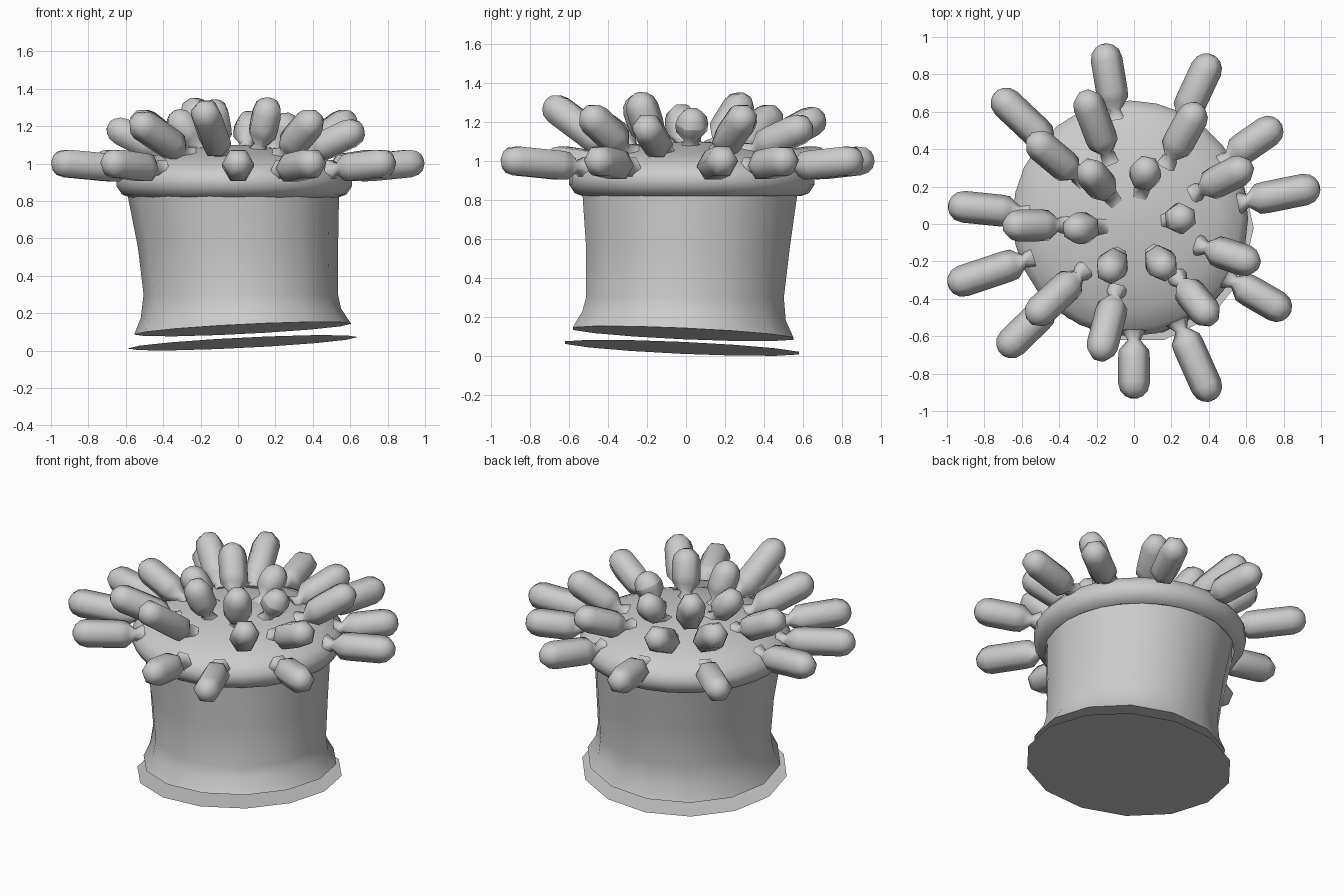
import bpy, bmesh, math
from mathutils import Vector

cube = bpy.data.objects.get("Cube")
if cube:
    bpy.data.objects.remove(cube, do_unlink=True)

grey = bpy.data.materials.new("light grey")
grey.use_nodes = True
colour = (0.6, 0.6, 0.6, 1)
grey.diffuse_color = colour
grey.node_tree.nodes["Principled BSDF"].inputs["Base Color"].default_value = colour


def ring(centre, radius, sides, u, v):
    """Points of a regular polygon spanned by the axes u and v."""
    steps = [math.tau * i / sides for i in range(sides)]
    return [centre + radius * (u * math.cos(a) + v * math.sin(a)) for a in steps]


def loft(name, rings, cap_start=False, cap_end=False, sharp=40):
    """Skin a stack of rings into one smooth object."""
    bm = bmesh.new()
    rows = [[bm.verts.new(p) for p in r] for r in rings]
    n = len(rows[0])
    for low, high in zip(rows, rows[1:]):
        for i in range(n):
            j = (i + 1) % n
            bm.faces.new((low[i], low[j], high[j], high[i]))
    if cap_start:
        bm.faces.new(rows[0][::-1])
    if cap_end:
        bm.faces.new(rows[-1])
    mesh = bpy.data.meshes.new(name)
    bm.to_mesh(mesh)
    bm.free()
    mesh.materials.append(grey)
    obj = bpy.data.objects.new(name, mesh)
    bpy.context.collection.objects.link(obj)
    bpy.ops.object.select_all(action="DESELECT")
    obj.select_set(True)
    bpy.context.view_layer.objects.active = obj
    bpy.ops.object.shade_smooth_by_angle(angle=math.radians(sharp))
    return obj


X, Y, Z = Vector((1, 0, 0)), Vector((0, 1, 0)), Vector((0, 0, 1))
TILT_X, TILT_Y = Vector((1, 0, 0.05)), Vector((0, 1, -0.045))
SIDES = 14

# Tilted foot disc, separate from the stalk
loft("foot_disc", [ring(Vector((0.025, -0.02, 0.042)), 0.615, SIDES, TILT_X, TILT_Y)],
     cap_start=True)

# Stalk with a flared, tilted skirt
stalk = [
    ring(Vector((0.025, -0.015, 0.115)), 0.58, SIDES, TILT_X, TILT_Y),
    ring(Vector((0.015, -0.01, 0.2)), 0.535, SIDES, TILT_X, TILT_Y),
    ring(Vector((0.015, -0.005, 0.3)), 0.52, SIDES, X, Y),
    ring(Vector((0, 0.01, 0.55)), 0.535, SIDES, X, Y),
    ring(Vector((-0.025, 0.02, 0.83)), 0.565, SIDES, X, Y),
]
loft("stalk", stalk, cap_start=True)

# Domed head with a rolled rim
DOME = [(0.56, 0.82), (0.6, 0.835), (0.63, 0.88), (0.63, 0.93), (0.59, 0.98),
        (0.48, 1.03), (0.32, 1.07), (0.16, 1.09), (0.04, 1.1)]
loft("head", [ring(Vector((-0.02, 0.03, z)), r, 2 * SIDES, X, Y) for r, z in DOME],
     cap_end=True, sharp=60)


def dome_height(radius):
    for (r0, z0), (r1, z1) in zip(DOME[3:], DOME[4:]):
        if r1 <= radius <= r0:
            return z0 + (z1 - z0) * (r0 - radius) / (r0 - r1)
    return DOME[3][1]


def tentacle(name, base, tip, radius=0.085):
    """Capsule with a thin pinched neck, from base to the rounded end's centre."""
    axis = (tip - base).normalized()
    side = axis.cross(Z).normalized()
    up = side.cross(axis)
    length = (tip - base).length
    shape = [(-0.03, 0.75), (0.02, 0.4), (0.075, 0.95), (0.12, 1), (length, 1)]
    for angle in (30, 55, 75):
        a = math.radians(angle)
        shape.append((length + radius * math.sin(a), math.cos(a)))
    rings = [ring(base + axis * d, radius * s, 6, side, up) for d, s in shape]
    loft(name, rings, cap_start=True, cap_end=True, sharp=65)


# Tentacles by ring: base distance, then outermost x, y and top height of each
outer = [(x, y, 1.08) for x, y in (
    (-0.16, 0.96), (0.42, 0.9), (0.78, 0.54), (0.99, 0.2), (0.83, -0.48),
    (0.42, -0.94), (0, -0.93), (-0.71, -0.69), (-0.99, -0.33), (-0.99, 0.1),
    (-0.74, 0.7))]
middle = [
    (-0.27, 0.71, 1.28), (0.35, 0.64, 1.24), (0.63, 0.32, 1.29), (0.67, -0.22, 1.24),
    (0.43, -0.53, 1.29), (-0.19, -0.73, 1.34), (-0.56, -0.52, 1.28),
    (-0.7, -0.01, 1.25), (-0.56, 0.47, 1.29)]
inner = [
    (0.08, 0.36, 1.28), (0.33, 0.04, 1.27), (0.2, -0.29, 1.35),
    (-0.16, -0.31, 1.34), (-0.38, -0.03, 1.29), (-0.28, 0.33, 1.35)]

for label, start, group in (("outer", 0.6, outer), ("middle", 0.39, middle),
                            ("inner", 0.2, inner)):
    for number, (x, y, top) in enumerate(group, 1):
        reach = Vector((x, y, 0))
        out = reach.normalized()
        base = out * start + Z * dome_height(start)
        tip = reach - out * 0.08 + Z * (top - 0.08)
        tentacle(f"{label}_tentacle_{number}", base, tip)
